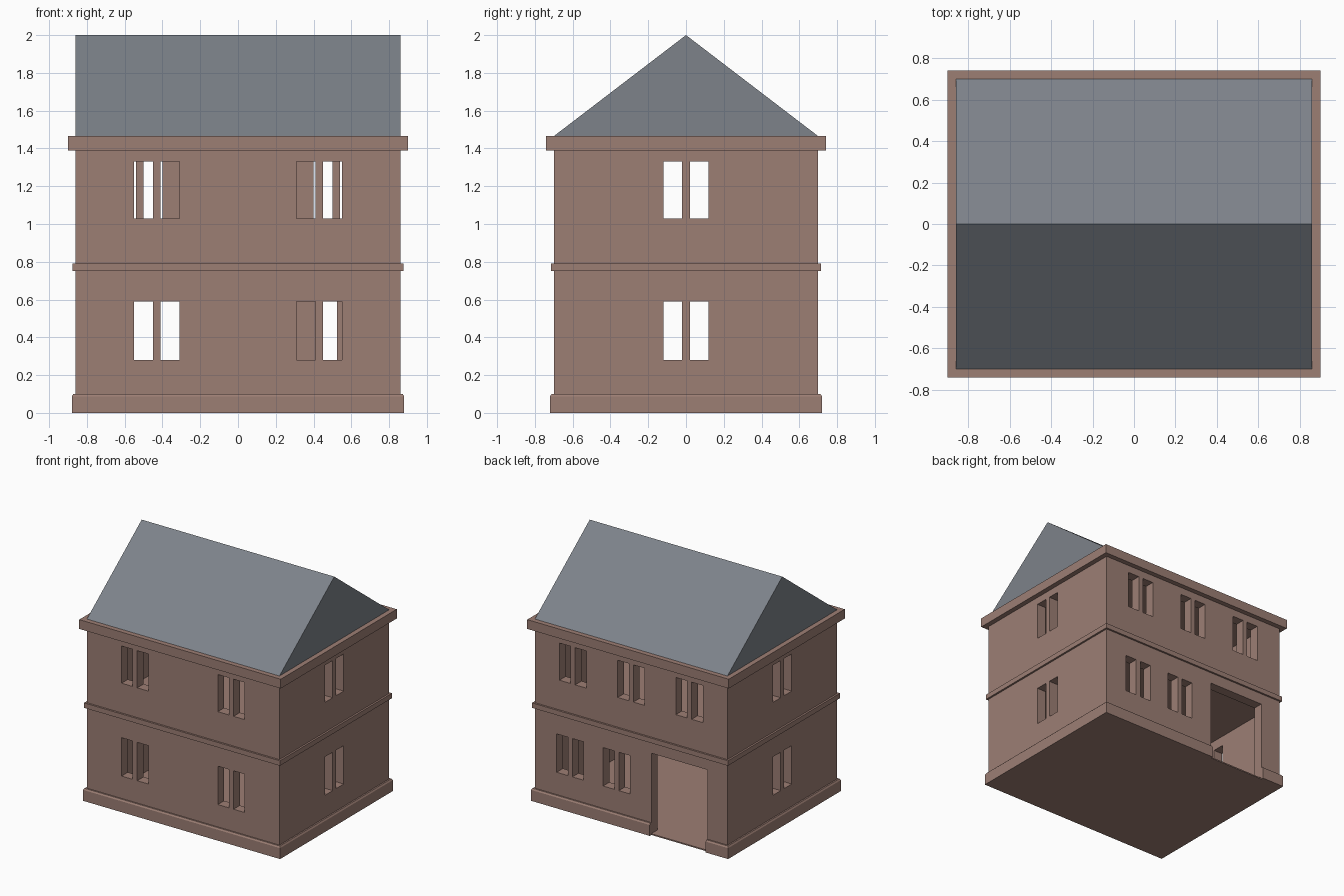
import bpy, bmesh

if "Cube" in bpy.data.objects:
    bpy.data.objects.remove(bpy.data.objects["Cube"])

W, D, T = 0.86, 0.70, 0.08      # wall half width, half depth, thickness
EAVES = 1.465


def material(name, rgb):
    m = bpy.data.materials.new(name)
    m.diffuse_color = (*rgb, 1)
    m.use_nodes = True
    m.node_tree.nodes["Principled BSDF"].inputs["Base Color"].default_value = m.diffuse_color
    return m


brick = material("brown_brick", (0.335, 0.210, 0.175))
slate = material("grey_slate", (0.205, 0.225, 0.255))


def finish(name, bm, mat=None):
    bmesh.ops.recalc_face_normals(bm, faces=bm.faces)
    me = bpy.data.meshes.new(name)
    bm.to_mesh(me)
    bm.free()
    ob = bpy.data.objects.new(name, me)
    bpy.context.collection.objects.link(ob)
    if mat:
        me.materials.append(mat)
    else:
        ob.hide_render = True
        ob.display_type = 'WIRE'
    return ob


def boxes(name, spans, mat=None):
    """Boxes given as (x0, x1, y0, y1, z0, z1)."""
    bm = bmesh.new()
    for x0, x1, y0, y1, z0, z1 in spans:
        vs = bmesh.ops.create_cube(bm, size=1)['verts']
        for v in vs:
            v.co = (x1 if v.co.x > 0 else x0,
                    y1 if v.co.y > 0 else y0,
                    z1 if v.co.z > 0 else z0)
    return finish(name, bm, mat)


def band(name, profile, mat):
    """Closed (offset, z) profile swept round the house outline."""
    bm = bmesh.new()
    rings = [[bm.verts.new((sx * (W + o), sy * (D + o), z)) for o, z in profile]
             for sx, sy in ((-1, -1), (1, -1), (1, 1), (-1, 1))]
    n = len(profile)
    for i in range(4):
        a, b = rings[i], rings[(i + 1) % 4]
        for j in range(n):
            k = (j + 1) % n
            bm.faces.new((a[j], b[j], b[k], a[k]))
    return finish(name, bm, mat)


def cut(ob, cutter):
    m = ob.modifiers.new("cut", 'BOOLEAN')
    m.operation = 'DIFFERENCE'
    m.solver = 'EXACT'
    m.object = cutter


# rooms
rooms = boxes("room_cutter", [(-W + T, W - T, -D + T, D - T, z0, z1)
                              for z0, z1 in ((0.01, 0.67), (0.77, 1.40))])

# window pairs and the doorway
LOW, HIGH = (0.28, 0.59), (1.03, 1.33)
openings = []


def window_pair(side, c, z):
    for a, b in ((-0.12, -0.02), (0.02, 0.12)):
        if side in ("front", "back"):
            ys = (-D - 0.1, -D + T + 0.02) if side == "front" else (D - T - 0.02, D + 0.1)
            openings.append((c + a, c + b, *ys, *z))
        else:
            xs = (-W - 0.1, -W + T + 0.02) if side == "left" else (W - T - 0.02, W + 0.1)
            openings.append((*xs, c + a, c + b, *z))


for z in (LOW, HIGH):
    for x in (-0.43, 0.43):
        window_pair("front", x, z)
    for side in ("left", "right"):
        window_pair(side, 0, z)
for x in (-0.52, 0, 0.52):
    window_pair("back", x, HIGH)
for x in (0.13, 0.545):
    window_pair("back", x, LOW)
door = (-0.68, -0.18, D - T - 0.02, D + 0.1)
openings.append((*door, 0.01, 0.66))
opening_cutter = boxes("opening_cutter", openings)
door_cutter = boxes("door_cutter", [(*door, -0.1, 0.66)])

# walls
walls = boxes("walls", [(-W, W, -D, D, 0, EAVES)], brick)
cut(walls, rooms)
cut(walls, opening_cutter)

# plinth, floor band and cornice
plinth = band("plinth", [(0, 0), (0.02, 0), (0.02, 0.088), (0.012, 0.10), (0, 0.10)], brick)
cut(plinth, door_cutter)
band("floor_band", [(0, 0.75), (0.015, 0.75), (0.015, 0.79), (0, 0.79)], brick)
band("cornice", [(0, 1.39), (0.04, 1.39), (0.04, EAVES), (0, EAVES)], brick)

# gable roof
bm = bmesh.new()
ends = [[bm.verts.new((x, y, z)) for y, z in ((-D, EAVES), (D, EAVES), (0, 2.0))]
        for x in (-W, W)]
for e in ends:
    bm.faces.new(e)
for i in range(3):
    j = (i + 1) % 3
    bm.faces.new((ends[0][i], ends[0][j], ends[1][j], ends[1][i]))
finish("roof", bm, slate)
